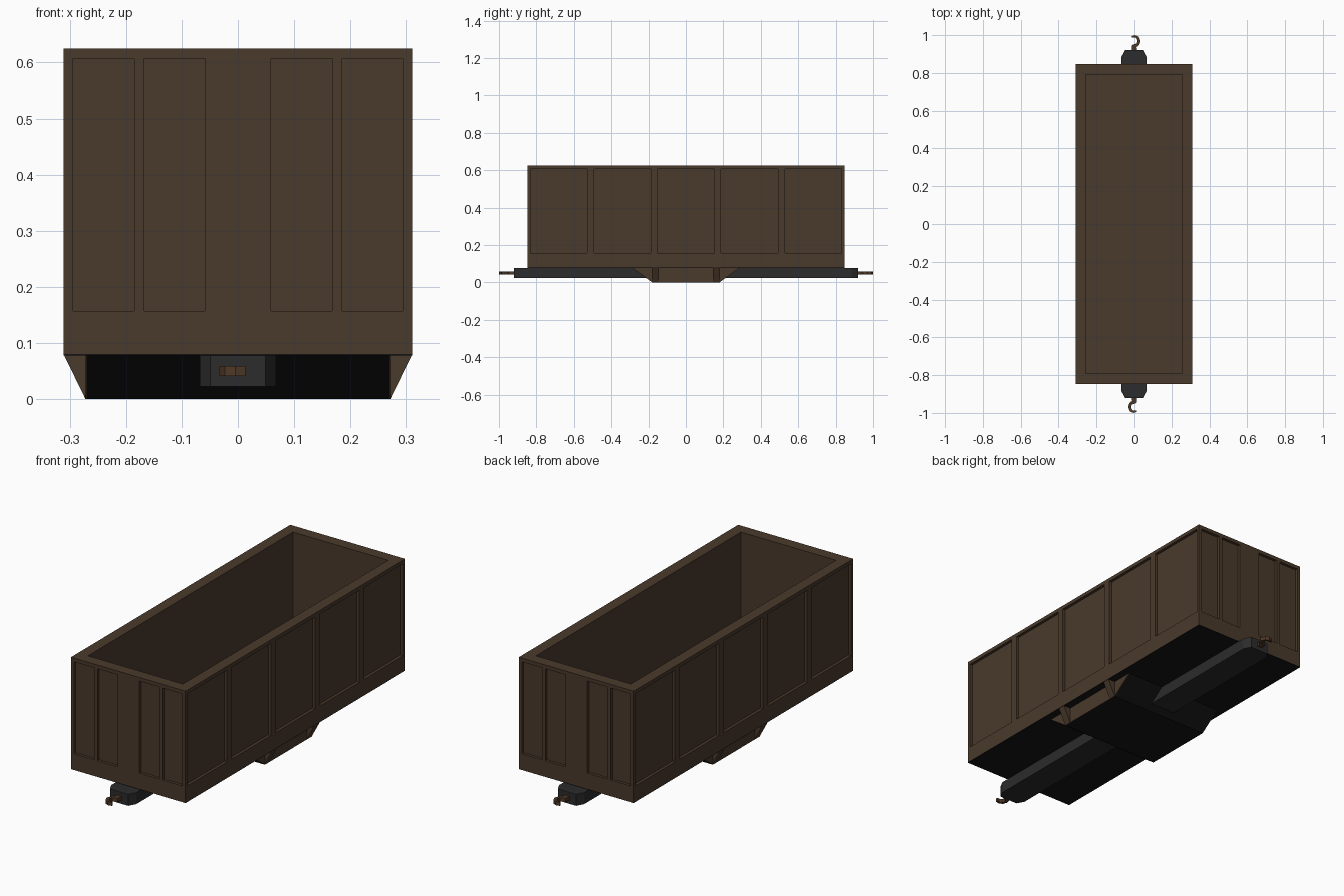
import bpy, bmesh
from mathutils import Vector, Matrix

if "Cube" in bpy.data.objects:
    bpy.data.objects.remove(bpy.data.objects["Cube"])


def material(name, rgb):
    m = bpy.data.materials.new(name)
    m.diffuse_color = (*rgb, 1)
    m.use_nodes = True
    m.node_tree.nodes["Principled BSDF"].inputs["Base Color"].default_value = m.diffuse_color
    return m


BROWN = material("dark brown", (0.068, 0.041, 0.024))
BLACK = material("black", (0.007, 0.007, 0.007))
GREY = material("charcoal", (0.025, 0.025, 0.025))
RUST = material("rusty brown", (0.078, 0.042, 0.021))


def finish(name, bm, mat):
    bmesh.ops.recalc_face_normals(bm, faces=bm.faces)
    me = bpy.data.meshes.new(name)
    bm.to_mesh(me)
    bm.free()
    me.materials.append(mat)
    ob = bpy.data.objects.new(name, me)
    bpy.context.collection.objects.link(ob)
    return ob


def add_box(bm, x0, x1, y0, y1, z0, z1):
    mat = Matrix.Translation(((x0 + x1) / 2, (y0 + y1) / 2, (z0 + z1) / 2)) @ \
        Matrix.Diagonal((abs(x1 - x0), abs(y1 - y0), abs(z1 - z0), 1))
    bmesh.ops.create_cube(bm, size=1, matrix=mat)


def prism(name, points, offset, mat):
    """Extrude a closed outline of 3D points along an offset."""
    bm = bmesh.new()
    f = bm.faces.new([bm.verts.new(p) for p in points])
    ext = bmesh.ops.extrude_face_region(bm, geom=[f])
    bmesh.ops.translate(bm, vec=offset,
                        verts=[v for v in ext["geom"] if isinstance(v, bmesh.types.BMVert)])
    return finish(name, bm, mat)


# Open-topped wagon body
W, L, BASE, TOP = 0.311, 0.848, 0.08, 0.625
bm = bmesh.new()
add_box(bm, -W, W, -L, L, BASE, TOP)
body = finish("wagon_body", bm, BROWN)

# Cutters: the load space and the recessed panels on all four walls
D, Z0, Z1 = 0.014, 0.157, 0.607
bm = bmesh.new()
add_box(bm, -0.257, 0.257, -0.792, 0.792, 0.10, 0.75)
for s in (-1, 1):
    for yc in (-0.68, -0.34, 0, 0.34, 0.68):
        add_box(bm, s * (W - D), s * (W + 0.1), yc - 0.152, yc + 0.152, Z0, Z1)
    for xc in (-0.240, -0.113, 0.113, 0.240):
        add_box(bm, xc - 0.0545, xc + 0.0545, s * (L - D), s * (L + 0.1), Z0, Z1)
cutter = finish("panel_cutter", bm, BROWN)
cutter.hide_render = True
mod = body.modifiers.new("cut", "BOOLEAN")
mod.operation, mod.solver, mod.object = "DIFFERENCE", "EXACT", cutter
bpy.context.view_layer.objects.active = body
body.select_set(True)
bpy.ops.object.modifier_apply(modifier=mod.name)
bpy.data.objects.remove(cutter)

# Black underside
bm = bmesh.new()
add_box(bm, -W, W, -L, L, BASE - 0.002, BASE)
finish("underside_plate", bm, BLACK)

# Central belly with sloping ends, and brown side plates
HX = 0.272
outline = [(-0.29, BASE), (0.29, BASE), (0.18, 0), (-0.18, 0)]
prism("belly", [(-HX + 0.003, y, z) for y, z in outline], (2 * HX - 0.006, 0, 0), BLACK)
for s in (-1, 1):
    prism("belly_side_plate", [(s * (HX - 0.003), y, z) for y, z in outline],
          (s * 0.003, 0, 0), BROWN)
    # Triangular brackets under the side walls
    for t in (-1, 1):
        prism("side_bracket", [(s * HX, t * 0.145, BASE), (s * W, t * 0.145, BASE),
                               (s * HX, t * 0.145, 0)], (0, t * 0.036, 0), BROWN)

# Centre beam with chamfered ends
half = [(0.068, -0.885), (0.068, 0.885), (0.049, 0.92)]
ring = half + [(-0.049, 0.92), (-0.068, 0.885), (-0.068, -0.885), (-0.049, -0.92), (0.049, -0.92)]
prism("centre_beam", [(x, y, 0.022) for x, y in ring], (0, 0, 0.056), GREY)


# Coupling hooks, the rear one turned half round
def hook(name, sign):
    path = [Vector(p) for p in [(0, -0.91), (0, -0.942), (-0.019, -0.951), (-0.025, -0.968),
                                (-0.018, -0.987), (-0.004, -0.994), (0.013, -0.991)]]
    widths = [0.013, 0.013, 0.008, 0.008, 0.007, 0.006, 0.004]
    left, right = [], []
    for i, p in enumerate(path):
        d = (path[min(i + 1, len(path) - 1)] - path[max(i - 1, 0)]).normalized()
        n = Vector((-d.y, d.x)) * widths[i]
        left.append(p + n)
        right.append(p - n)
    pts = [(sign * p.x, sign * p.y, 0.041) for p in left + right[::-1]]
    prism(name, pts, (0, 0, 0.018), RUST)


hook("front_hook", 1)
hook("rear_hook", -1)
